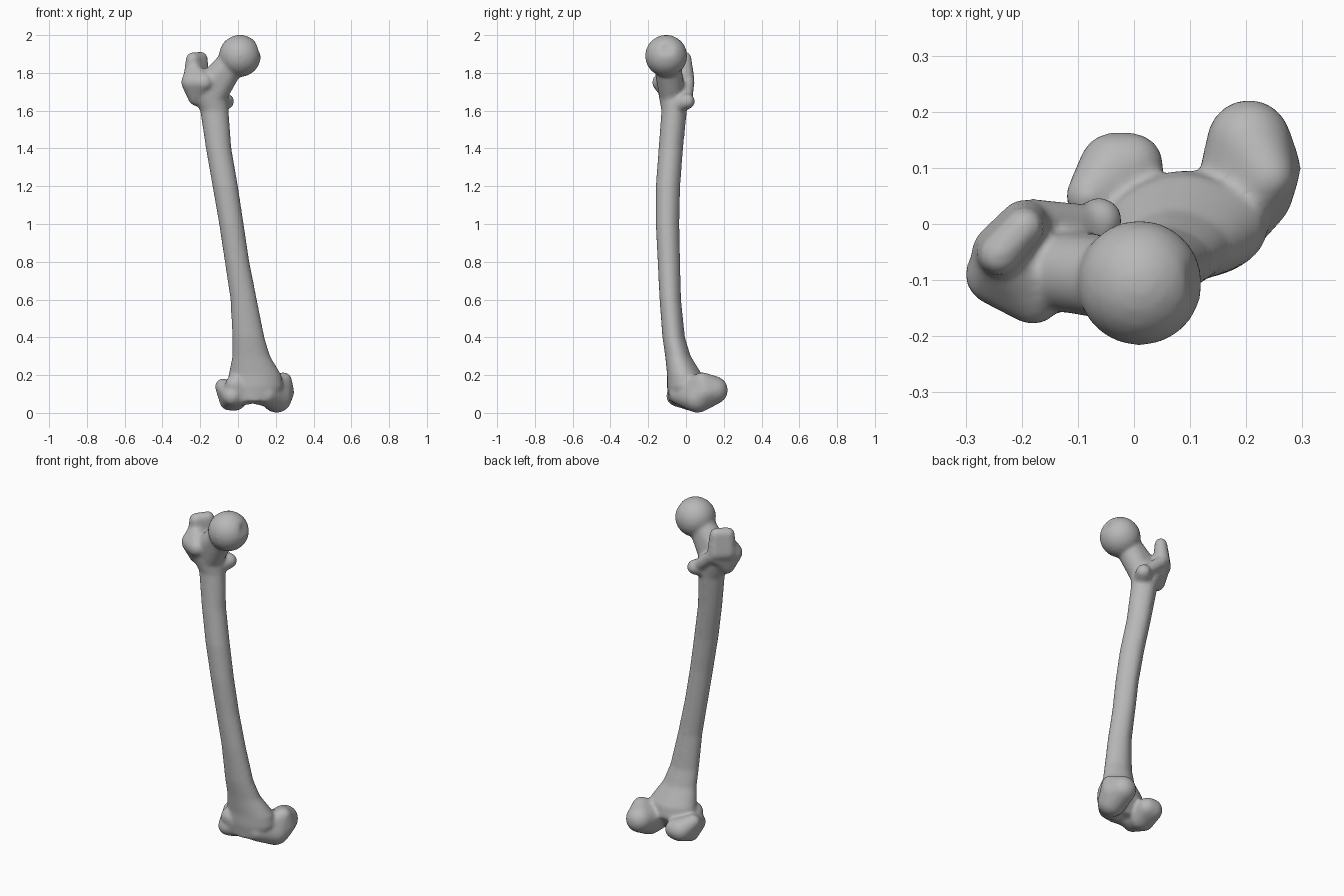
import bpy
import bmesh
from math import cos, sin, tau
from mathutils import Vector

cube = bpy.data.objects.get("Cube")
if cube:
    bpy.data.objects.remove(cube)

SEGMENTS = 32
bm = bmesh.new()

# Unit directions shared by every rounded lump
sphere = bmesh.new()
bmesh.ops.create_icosphere(sphere, subdivisions=3, radius=1)
directions = [v.co.copy() for v in sphere.verts]
sphere.free()


def lump(*balls):
    """Closed convex skin around a group of balls (x, y, z, radius)."""
    verts = [bm.verts.new(Vector((x, y, z)) + d * r)
             for x, y, z, r in balls for d in directions]
    result = bmesh.ops.convex_hull(bm, input=verts)
    loose = {g for key in ("geom_interior", "geom_unused") for g in result[key]
             if isinstance(g, bmesh.types.BMVert)}
    kept = [v for v in verts if v not in loose]
    bmesh.ops.delete(bm, geom=list(loose), context='VERTS')
    return kept


def loft(sections):
    """Closed tube through level ovals (z, x min, x max, y min, y max)."""
    rings = []
    for z, x0, x1, y0, y1 in sections:
        ring = []
        for i in range(SEGMENTS):
            a = tau * i / SEGMENTS
            ridge = 1 + 0.08 * max(0, sin(a)) ** 10
            ring.append(bm.verts.new(((x0 + x1) / 2 + cos(a) * (x1 - x0) / 2,
                                      (y0 + y1) / 2 + sin(a) * ridge * (y1 - y0) / 2,
                                      z)))
        rings.append(ring)
    for low, high in zip(rings, rings[1:]):
        for i in range(SEGMENTS):
            j = (i + 1) % SEGMENTS
            bm.faces.new((low[i], low[j], high[j], high[i]))
    bm.faces.new(rings[0][::-1])
    bm.faces.new(rings[-1])


# Bowed shaft, flaring towards both ends
loft([
    (0.06, -0.03, 0.20, -0.09, 0.04),
    (0.14, -0.06, 0.24, -0.10, 0.09),
    (0.20, -0.05, 0.23, -0.10, 0.08),
    (0.25, -0.04, 0.20, -0.105, 0.05),
    (0.30, -0.03, 0.17, -0.11, 0.02),
    (0.40, -0.03, 0.14, -0.125, -0.01),
    (0.60, -0.04, 0.10, -0.14, -0.03),
    (0.80, -0.07, 0.06, -0.15, -0.035),
    (1.00, -0.10, 0.03, -0.16, -0.04),
    (1.20, -0.135, 0.0, -0.16, -0.035),
    (1.40, -0.17, -0.035, -0.145, -0.02),
    (1.60, -0.20, -0.05, -0.13, 0.0),
    (1.68, -0.25, -0.055, -0.145, 0.01),
    (1.73, -0.26, -0.07, -0.15, 0.01),
])

# Ball head with a shallow pit on its inner side
head = lump((0.01, -0.105, 1.89, 0.112))
pit = Vector((0.115, -0.10, 1.93))
for v in head:
    depth = max(0, 1 - (v.co - pit).length / 0.04)
    v.co.x -= 0.022 * depth

# Neck
lump((-0.03, -0.10, 1.86, 0.073), (-0.14, -0.085, 1.75, 0.07),
     (-0.12, -0.075, 1.69, 0.068))

# Large outer knob: body, then upright rear blade
lump((-0.18, -0.13, 1.75, 0.05), (-0.245, -0.09, 1.75, 0.056),
     (-0.22, -0.07, 1.67, 0.045), (-0.19, -0.01, 1.74, 0.045),
     (-0.235, -0.06, 1.81, 0.045))
lump((-0.24, -0.055, 1.872, 0.037), (-0.195, -0.005, 1.878, 0.034),
     (-0.195, 0.0, 1.77, 0.045), (-0.24, -0.05, 1.77, 0.05))

# Small rear knob and the crest leading to it
lump((-0.062, 0.006, 1.65, 0.042), (-0.09, -0.03, 1.64, 0.05))
lump((-0.18, 0.012, 1.75, 0.034), (-0.08, 0.0, 1.66, 0.035))

# Inner knuckle at the lower end
lump((0.205, 0.146, 0.12, 0.076), (0.205, 0.06, 0.08, 0.08),
     (0.15, -0.03, 0.10, 0.06), (0.245, 0.10, 0.11, 0.053),
     (0.24, 0.085, 0.17, 0.046))

# Outer knuckle at the lower end
lump((-0.035, 0.10, 0.10, 0.064), (-0.005, 0.105, 0.10, 0.058),
     (-0.02, 0.03, 0.08, 0.07), (-0.05, 0.03, 0.06, 0.047),
     (-0.08, 0.05, 0.14, 0.042), (-0.03, -0.05, 0.09, 0.055))

# Front groove lips joining the knuckles
lump((-0.015, -0.05, 0.15, 0.053), (0.08, -0.03, 0.10, 0.05),
     (-0.02, -0.04, 0.08, 0.05))
lump((0.13, -0.035, 0.13, 0.052), (0.08, -0.03, 0.10, 0.05),
     (0.16, -0.01, 0.08, 0.05))

bmesh.ops.recalc_face_normals(bm, faces=bm.faces)
mesh = bpy.data.meshes.new("thigh_bone")
bm.to_mesh(mesh)
bm.free()
bone = bpy.data.objects.new("thigh_bone", mesh)
bpy.context.collection.objects.link(bone)

# Single plain colour
grey = bpy.data.materials.new("bone_grey")
grey.use_nodes = True
colour = (0.48, 0.48, 0.48, 1)
grey.diffuse_color = colour
grey.node_tree.nodes["Principled BSDF"].inputs["Base Color"].default_value = colour
mesh.materials.append(grey)

# Fuse the parts into one skin and soften the joins
fuse = bone.modifiers.new("fuse", 'REMESH')
fuse.mode = 'VOXEL'
fuse.voxel_size = 0.009
fuse.use_smooth_shade = True
soften = bone.modifiers.new("soften", 'SMOOTH')
soften.factor = 0.5
soften.iterations = 10
